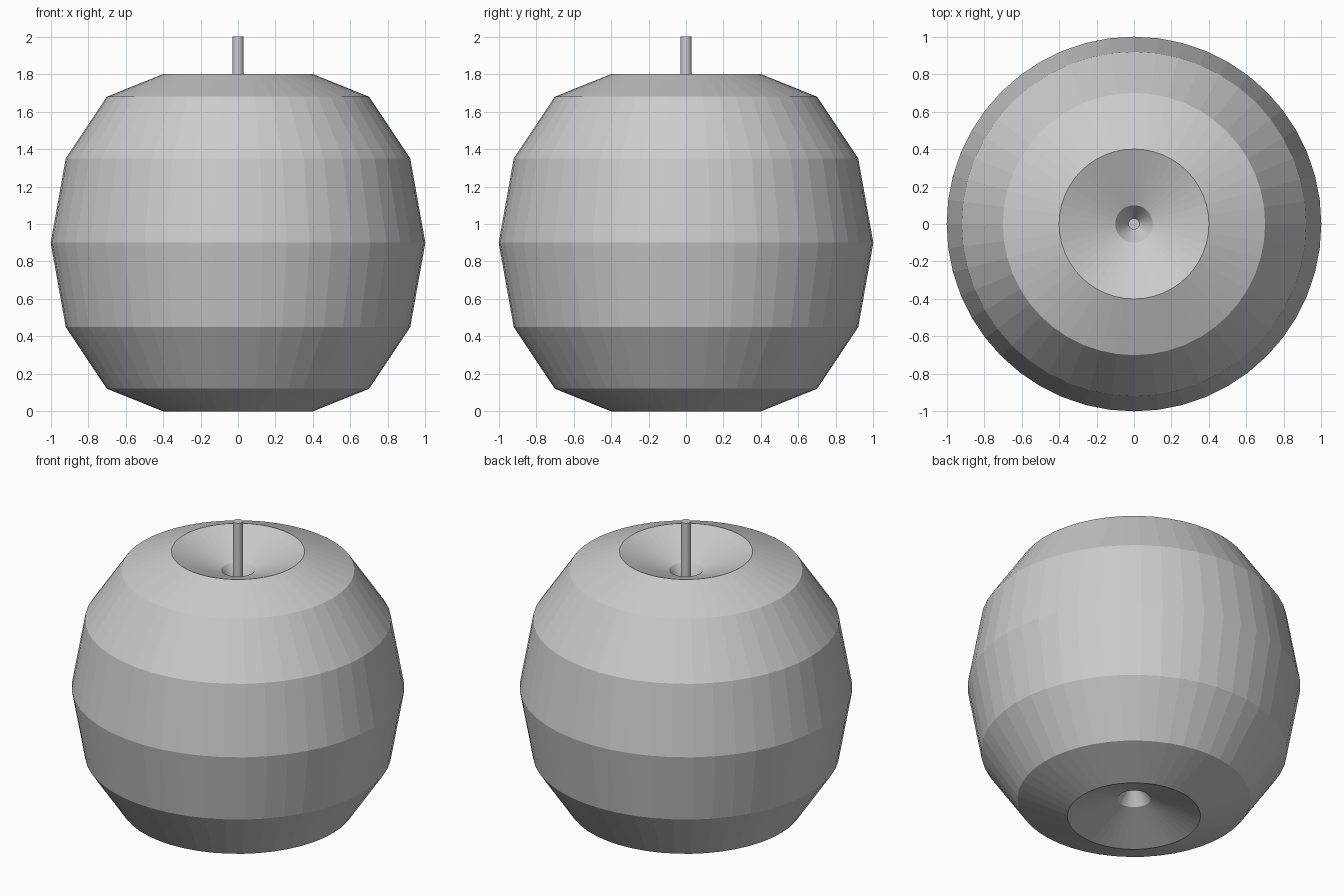
import bpy

# Remove the default cube
cube = bpy.data.objects.get("Cube")
if cube:
    bpy.data.objects.remove(cube, do_unlink=True)

# One plain grey for everything
grey = bpy.data.materials.new("light_grey")
grey.use_nodes = True
colour = (0.6, 0.6, 0.6, 1.0)
grey.diffuse_color = colour
grey.node_tree.nodes["Principled BSDF"].inputs["Base Color"].default_value = colour


def finish(name):
    """Name the active part, give it its colour and keep its faces flat."""
    part = bpy.context.object
    part.name = part.data.name = name
    part.data.materials.append(grey)
    bpy.ops.object.shade_flat()
    return part


# Fruit body: a tall torus overlapping itself, with dimples above and below
bpy.ops.mesh.primitive_torus_add(
    location=(0, 0, 0.9), major_radius=0.4, minor_radius=0.6,
    major_segments=48, minor_segments=12)
body = finish("fruit_body")
body.scale.z = 1.5

# Stem rising out of the upper dimple
bottom, top = 1.5, 2.0
bpy.ops.mesh.primitive_cylinder_add(
    vertices=32, radius=0.03, depth=top - bottom,
    location=(0, 0, (top + bottom) / 2))
finish("stem")
